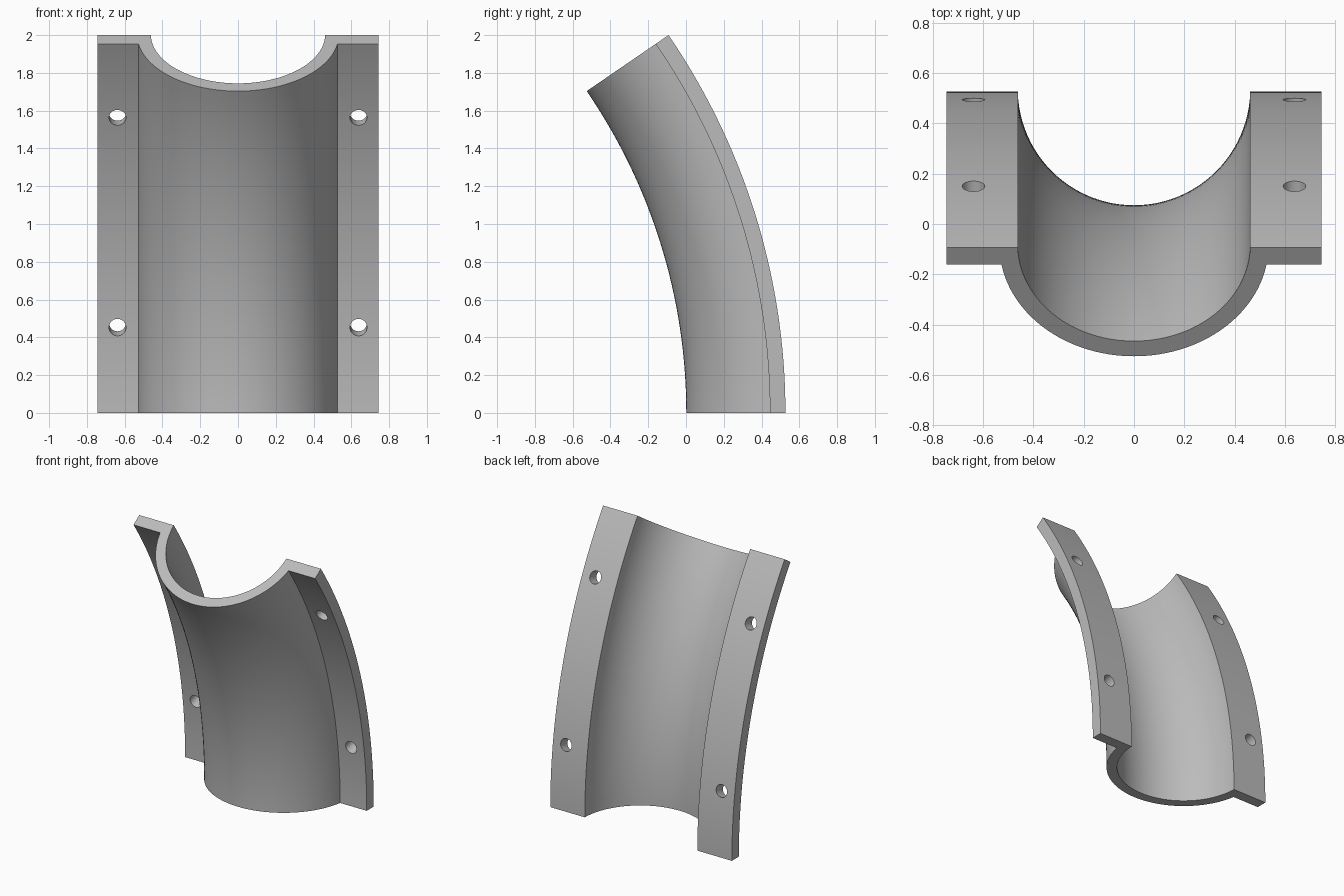
import bpy
import bmesh
from math import sin, cos, asin, pi, radians
from mathutils import Vector, Matrix

if "Cube" in bpy.data.objects:
    bpy.data.objects.remove(bpy.data.objects["Cube"])

# Overall dimensions
BEND_RADIUS = 3.54            # bend radius of the flange back faces
BEND_ANGLE = radians(34.4)
AXIS_Y = 0.5265 - BEND_RADIUS
HALF_WIDTH = 0.745
FLANGE = 0.082                # flange thickness
OUTER, INNER = 0.535, 0.462   # trough radii
SHIFT = 0.01                  # trough centre behind the flange back face
ARC_STEPS, BEND_STEPS = 48, 36


def make_material(name, colour):
    mat = bpy.data.materials.new(name)
    mat.use_nodes = True
    mat.diffuse_color = colour
    mat.node_tree.nodes["Principled BSDF"].inputs["Base Color"].default_value = colour
    return mat


def arc(radius, depth):
    """Trough arc from +x to -x, starting at the given depth below the flange back."""
    start = asin((depth + SHIFT) / radius)
    angles = [start + (pi - 2 * start) * i / ARC_STEPS for i in range(ARC_STEPS + 1)]
    return [(radius * cos(a), SHIFT - radius * sin(a)) for a in angles]


def bend(x, r, angle):
    """Place a section point (x, radial offset) at an angle round the bend axis."""
    radius = BEND_RADIUS + r
    return Vector((x, AXIS_Y + radius * cos(angle), radius * sin(angle)))


# Section as quad strips: right flange, wall, left flange
outer = arc(OUTER, FLANGE)
inner = arc(INNER, 0)
front = [(HALF_WIDTH, -FLANGE)] + outer + [(-HALF_WIDTH, -FLANGE)]
back = [(HALF_WIDTH, 0)] + inner + [(-HALF_WIDTH, 0)]
loop = front + back[::-1]
count, total = len(front), len(loop)

# Sweep the section round the bend
bm = bmesh.new()
rings = [[bm.verts.new(bend(x, r, BEND_ANGLE * i / BEND_STEPS)) for x, r in loop]
         for i in range(BEND_STEPS + 1)]
for low, high in zip(rings, rings[1:]):
    for j in range(total):
        k = (j + 1) % total
        bm.faces.new((low[j], low[k], high[k], high[j]))
for ring in (rings[0], rings[-1]):
    for j in range(count - 1):
        bm.faces.new((ring[j], ring[j + 1], ring[total - 2 - j], ring[total - 1 - j]))
bmesh.ops.recalc_face_normals(bm, faces=bm.faces)
mesh = bpy.data.meshes.new("curved_half_shell")
bm.to_mesh(mesh)
bm.free()
shell = bpy.data.objects.new("curved_half_shell", mesh)
bpy.context.collection.objects.link(shell)
mesh.materials.append(make_material("plain grey", (0.5, 0.5, 0.5, 1)))

# Four parallel bolt holes, drilled along the middle direction of the bend
mid = BEND_ANGLE / 2
drill = Vector((0, cos(mid), sin(mid)))
turn = drill.to_track_quat("Z", "Y").to_matrix().to_4x4()
bm = bmesh.new()
for side in (-1, 1):
    for offset in (-1, 1):
        spot = bend(side * 0.638, 0, mid + offset * radians(9.45)) - drill * FLANGE / 2
        bmesh.ops.create_cone(bm, cap_ends=True, segments=32, radius1=0.045,
                              radius2=0.045, depth=0.4,
                              matrix=Matrix.Translation(spot) @ turn)
cutter_mesh = bpy.data.meshes.new("bolt_hole_cutter")
bm.to_mesh(cutter_mesh)
bm.free()
cutter_mesh.materials.append(mesh.materials[0])
cutter = bpy.data.objects.new("bolt_hole_cutter", cutter_mesh)
bpy.context.collection.objects.link(cutter)
cutter.hide_render = True

bpy.ops.object.select_all(action="DESELECT")
shell.select_set(True)
bpy.context.view_layer.objects.active = shell
cut = shell.modifiers.new("bolt_holes", "BOOLEAN")
cut.operation = "DIFFERENCE"
cut.solver = "EXACT"
cut.object = cutter
bpy.ops.object.modifier_apply(modifier=cut.name)
bpy.data.objects.remove(cutter)

# Smooth curved surfaces, crisp edges
bpy.ops.object.shade_smooth_by_angle(angle=radians(30))
